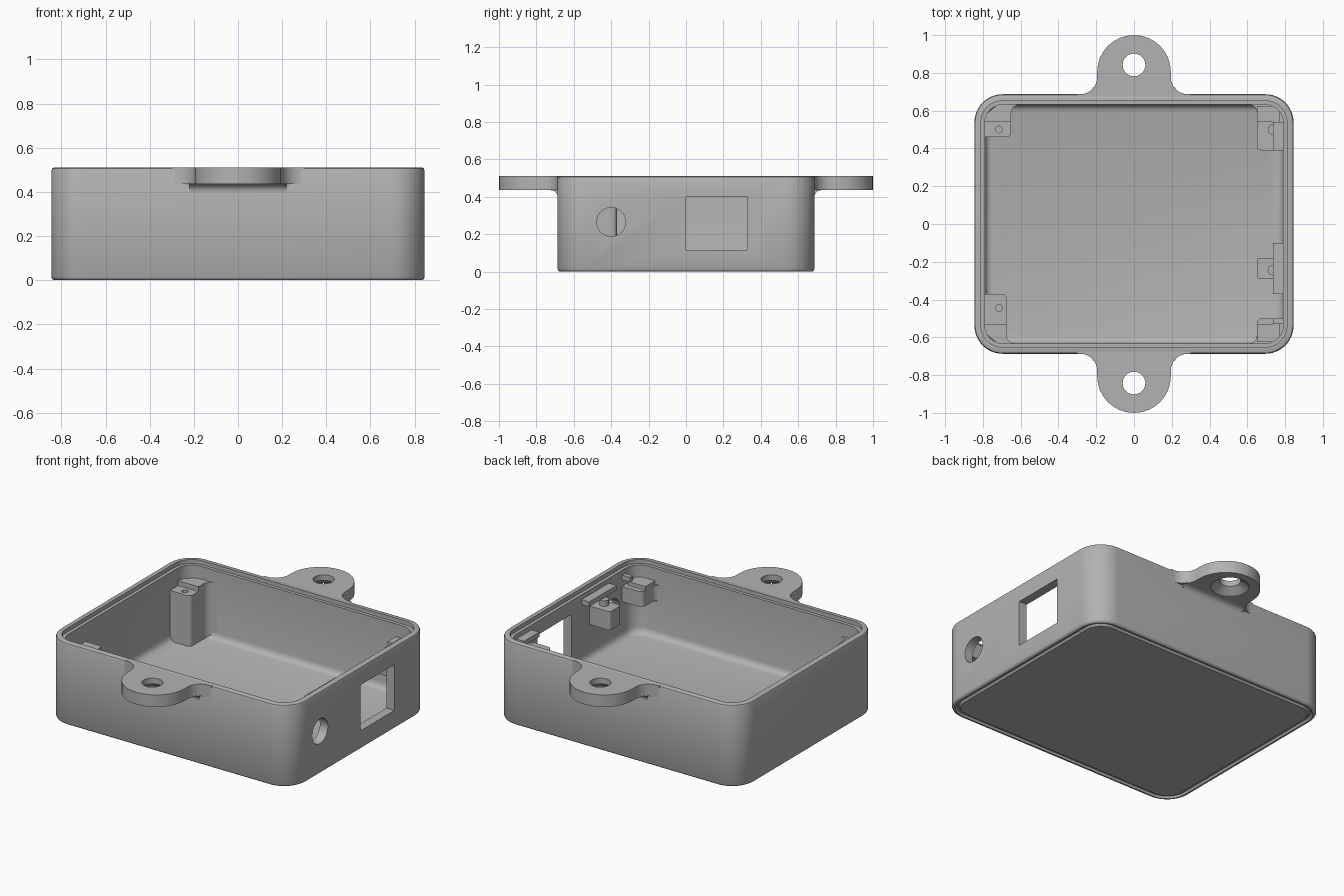
import bpy, bmesh, math
from mathutils import Vector, Matrix

old = bpy.data.objects.get("Cube")
if old:
    bpy.data.objects.remove(old, do_unlink=True)

grey = bpy.data.materials.new("plain grey plastic")
grey.use_nodes = True
grey.diffuse_color = (0.45, 0.45, 0.45, 1)
grey.node_tree.nodes["Principled BSDF"].inputs["Base Color"].default_value = (0.45, 0.45, 0.45, 1)

HALF_X, HALF_Y, TOP, CORNER = 0.845, 0.687, 0.51, 0.15


def outline(points, segments=8):
    """Round each (x, y, radius) corner of a polygon."""
    result = []
    for i, (x, y, radius) in enumerate(points):
        p = Vector((x, y))
        if radius == 0:
            result.append(p)
            continue
        a = (Vector(points[i - 1][:2]) - p).normalized()
        b = (Vector(points[(i + 1) % len(points)][:2]) - p).normalized()
        half = a.angle(b) / 2
        center = p + (a + b).normalized() * radius / math.sin(half)
        start = p + a * radius / math.tan(half) - center
        sweep = start.angle_signed(p + b * radius / math.tan(half) - center)
        for k in range(segments + 1):
            result.append(center + Matrix.Rotation(-sweep * k / segments, 2) @ start)
    return result


def rounded_rect(inset):
    x, y, r = HALF_X - inset, HALF_Y - inset, CORNER - inset
    return outline([(-x, -y, r), (x, -y, r), (x, y, r), (-x, y, r)], 12)


def circle(x, y, radius, sides=40):
    return [Vector((x + radius * math.cos(math.tau * i / sides),
                    y + radius * math.sin(math.tau * i / sides))) for i in range(sides)]


def loft(name, rings, matrix=None):
    """Skin a closed solid over (outline, height) rings."""
    bm = bmesh.new()
    loops = [[bm.verts.new((p.x, p.y, z)) for p in ring] for ring, z in rings]
    for low, high in zip(loops, loops[1:]):
        n = len(low)
        for i in range(n):
            bm.faces.new((low[i], low[(i + 1) % n], high[(i + 1) % n], high[i]))
    bm.faces.new(loops[0][::-1])
    bm.faces.new(loops[-1])
    if matrix:
        bm.transform(matrix)
    bmesh.ops.recalc_face_normals(bm, faces=bm.faces)
    mesh = bpy.data.meshes.new(name)
    bm.to_mesh(mesh)
    bm.free()
    mesh.materials.append(grey)
    obj = bpy.data.objects.new(name, mesh)
    bpy.context.collection.objects.link(obj)
    return obj


def prism(name, points, low, high, matrix=None):
    ring = outline(points)
    return loft(name, [(ring, low), (ring, high)], matrix)


def block(name, x0, x1, y0, y1, z0, z1):
    return prism(name, [(x0, y0, 0), (x1, y0, 0), (x1, y1, 0), (x0, y1, 0)], z0, z1)


def activate(obj):
    bpy.ops.object.select_all(action='DESELECT')
    obj.select_set(True)
    bpy.context.view_layer.objects.active = obj


def combine(target, tool, operation):
    mod = target.modifiers.new("boolean", 'BOOLEAN')
    mod.operation, mod.solver, mod.object = operation, 'EXACT', tool
    activate(target)
    bpy.ops.object.modifier_apply(modifier=mod.name)
    bpy.data.objects.remove(tool, do_unlink=True)


# Case shell: grooved underside, rounded edges, stepped rim, hollow inside
section = [(0.05, 0), (0.04, 0.012), (0.028, 0.012), (0.02, 0), (0.012, 0), (0.004, 0.005),
           (0, 0.014), (0, 0.496), (0.004, 0.506), (0.012, TOP), (0.035, TOP), (0.035, 0.485),
           (0.055, 0.485), (0.055, 0.1), (0.06, 0.08), (0.072, 0.066), (0.09, 0.06)]
case = loft("case", [(rounded_rect(inset), z) for inset, z in section])

# Ports through the right wall
side = Matrix(((0, 0, 1, 0), (1, 0, 0, 0), (0, 1, 0, 0), (0, 0, 0, 1)))
ring = circle(-0.4, 0.265, 0.077)
combine(case, loft("round_port", [(ring, 0.74), (ring, 0.9)], side), 'DIFFERENCE')
combine(case, block("square_port", 0.74, 0.9, 0, 0.33, 0.115, 0.4), 'DIFFERENCE')

# Mounting ears with countersunk holes, and a fillet under each
parts = [case]
for name, s in (("front", -1), ("back", 1)):
    turn = Matrix.Rotation(math.pi if s < 0 else 0, 4, 'Z')
    y = HALF_Y
    ear = prism(name + "_ear", [(-0.3, y - 0.025, 0), (0.3, y - 0.025, 0), (0.3, y, 0),
                (0.195, y, 0.09), (0.195, 1, 0.194), (-0.195, 1, 0.194),
                (-0.195, y, 0.09), (-0.3, y, 0)], 0.435, TOP, turn)
    hole = [(circle(0, 0.842, r), z) for r, z in ((0.108, 0.42), (0.108, 0.438), (0.06, 0.475), (0.06, 0.6))]
    combine(ear, loft("screw_hole", hole, turn), 'DIFFERENCE')
    parts.append(ear)
    curve = [Vector((y + 0.035 - 0.035 * math.sin(t), 0.4 + 0.035 * (1 - math.cos(t))))
             for t in (math.pi / 2 * (1 - k / 6) for k in range(7))]
    curve = [Vector((p.x, 0.436 - (0.435 - p.y) if p.x > y else p.y)) for p in curve]
    arc = [Vector((y + 0.035 * (1 - math.cos(k * math.pi / 12)),
                   0.4 + 0.035 * math.sin(k * math.pi / 12))) for k in range(7)]
    profile = [Vector((y - 0.02, 0.4))] + arc + [Vector((y + 0.035, 0.44)), Vector((y - 0.02, 0.44))]
    parts.append(loft(name + "_ear_fillet", [(profile, -0.22), (profile, 0.22)], turn @ side))

# Full-height screw columns in the left corners, flared into the end walls
back_column = prism("back_left_column", [(-0.81, 0.46, 0), (-0.65, 0.46, 0.025), (-0.65, 0.632, 0.045),
                    (-0.59, 0.632, 0), (-0.59, 0.65, 0), (-0.7, 0.65, 0), (-0.81, 0.56, 0)], 0.05, 0.405)
front_column = prism("front_left_column", [(-0.81, -0.37, 0), (-0.81, -0.56, 0), (-0.7, -0.65, 0),
                     (-0.61, -0.65, 0), (-0.61, -0.632, 0), (-0.675, -0.632, 0.045),
                     (-0.675, -0.37, 0.025)], 0.05, 0.405)
for column, y0, y1, hole_y in ((back_column, 0.4, 0.54, 0.5), (front_column, -0.53, -0.3, -0.445)):
    combine(column, block("seat_cut", -0.9, -0.5, y0, y1, 0.375, 0.5), 'DIFFERENCE')
    ring = circle(-0.715, hole_y, 0.018, 20)
    combine(column, loft("pilot_hole", [(ring, 0.25), (ring, 0.5)]), 'DIFFERENCE')
    parts.append(column)

# Floating supports on the right wall
parts.append(prism("back_right_support", [(0.81, 0.39, 0), (0.81, 0.56, 0), (0.72, 0.645, 0),
             (0.6, 0.645, 0), (0.6, 0.632, 0), (0.65, 0.632, 0.04), (0.65, 0.39, 0.025)], 0.28, 0.38))
parts.append(block("back_right_step", 0.65, 0.77, 0.54, 0.625, 0.38, 0.41))
parts.append(prism("middle_support", [(0.81, -0.18, 0), (0.65, -0.18, 0.015),
             (0.65, -0.29, 0.015), (0.81, -0.29, 0)], 0.27, 0.385))
parts.append(prism("front_right_support", [(0.81, -0.5, 0), (0.65, -0.5, 0.025), (0.65, -0.632, 0.04),
             (0.6, -0.632, 0), (0.6, -0.645, 0), (0.72, -0.645, 0), (0.81, -0.56, 0)], 0.29, 0.385))
parts.append(block("front_right_step", 0.65, 0.77, -0.625, -0.53, 0.385, 0.41))
for name, y in (("back_pin", 0.5), ("middle_pin", -0.245)):
    ring = circle(0.735, y, 0.027, 24)
    parts.append(loft(name, [(ring, 0.37), (ring, 0.42)]))

# Retaining lips above the supports
for name, y0, y1 in (("back_lip", 0.39, 0.54), ("middle_lip", -0.37, -0.1), ("front_lip", -0.53, -0.5)):
    parts.append(block(name, 0.737, 0.8, y0, y1, 0.425, 0.455))

for obj in parts:
    activate(obj)
    bpy.ops.object.shade_smooth_by_angle(angle=math.radians(35))
